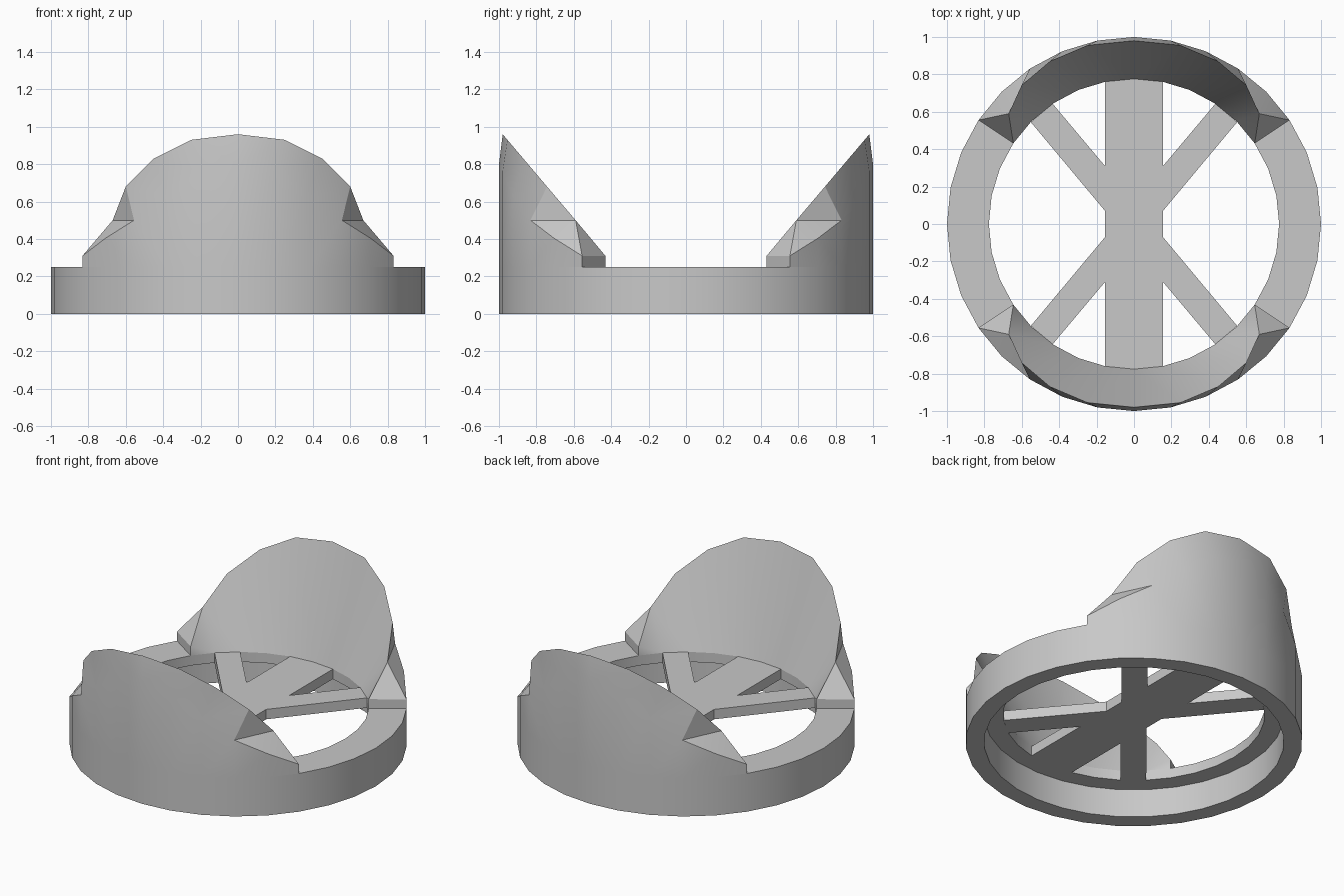
import bpy
import bmesh
from math import sin, cos, pi

if "Cube" in bpy.data.objects:
    bpy.data.objects.remove(bpy.data.objects["Cube"])

SIDES = 32
OUTER, INNER = 1.0, 0.776
RECESS = 0.89       # inner radius of the wall below the ledge
TOP = 0.25          # top of the ring and spokes
LEDGE = 0.185       # underside of the ledge and spokes

grey = bpy.data.materials.new("plain grey")
grey.use_nodes = True
grey.diffuse_color = (0.58, 0.58, 0.58, 1)
grey.node_tree.nodes["Principled BSDF"].inputs["Base Color"].default_value = (0.58, 0.58, 0.58, 1)


def finish(name, bm, smooth=True):
    bmesh.ops.remove_doubles(bm, verts=bm.verts, dist=0.0005)
    bmesh.ops.recalc_face_normals(bm, faces=bm.faces)
    mesh = bpy.data.meshes.new(name)
    bm.to_mesh(mesh)
    bm.free()
    mesh.materials.append(grey)
    obj = bpy.data.objects.new(name, mesh)
    bpy.context.collection.objects.link(obj)
    if smooth:
        bpy.ops.object.select_all(action="DESELECT")
        obj.select_set(True)
        bpy.context.view_layer.objects.active = obj
        bpy.ops.object.shade_smooth_by_angle(angle=pi / 6)


def around(radius, step, z):
    """Point on the ring, counted in steps away from the back."""
    a = 2 * pi * step / SIDES
    return (radius * sin(a), radius * cos(a), z)


# Base ring: thin wall with an inward ledge at the top, swept around the axis
bm = bmesh.new()
section = [(RECESS, 0), (OUTER, 0), (OUTER, TOP), (INNER, TOP), (INNER, LEDGE), (RECESS, LEDGE)]
loops = [[bm.verts.new(around(r, k, z)) for r, z in section] for k in range(SIDES)]
for k in range(SIDES):
    a, b = loops[k], loops[(k + 1) % SIDES]
    for i in range(len(section)):
        j = (i + 1) % len(section)
        bm.faces.new((a[i], a[j], b[j], b[i]))
finish("base_ring", bm)

# Spokes: one flat outline, mirrored into four quarters and thickened
quarter = [(0.155, 0.07), (0.552, 0.545), (0.435, 0.643), (0.155, 0.31), (0.155, 0.761)]
half = quarter + [(0, INNER)] + [(-x, y) for x, y in reversed(quarter)]
outline = half + [(-x, -y) for x, y in half]
bm = bmesh.new()
face = bm.faces.new([bm.verts.new((x, y, LEDGE)) for x, y in outline])
raised = bmesh.ops.extrude_face_region(bm, geom=[face], use_keep_orig=True)["geom"]
for v in raised:
    if isinstance(v, bmesh.types.BMVert):
        v.co.z = TOP
finish("spokes", bm, smooth=False)

# Shields: wedge walls rising to a sharp crest, with stepped corners
crest = [(0, 0.98, 0.96), (0.25, 0.955, 0.93), (0.45, 0.87, 0.83),
         (0.6, 0.743, 0.68), (0.67, 0.59, 0.5)]
shoulder = [0.8, 0.76, 0.63, 0.5, 0.405, 0.31]    # outer wall heights
END = len(crest)


def build_shield(name, facing):
    bm = bmesh.new()

    def add(*points):
        for side in (1, -1):
            bm.faces.new([bm.verts.new((side * facing * x, facing * y, z))
                          for x, y, z in points])

    foot = [around(OUTER, k, TOP) for k in range(END + 1)]
    edge = [around(OUTER, k, shoulder[k]) for k in range(END + 1)]
    inner = [around(INNER, k, TOP) for k in range(END + 1)]
    tip = around(INNER, END, shoulder[END])
    for k in range(END):
        add(foot[k], foot[k + 1], edge[k + 1], edge[k])
        if k < END - 1:
            add(edge[k], edge[k + 1], crest[k + 1])
            add(edge[k], crest[k + 1], crest[k])
            add(inner[k], crest[k], crest[k + 1], inner[k + 1])
    # corner facets and the upright end
    peak = crest[-1]
    add(edge[END - 1], edge[END], peak)
    add(peak, edge[END], tip)
    add(inner[END - 1], peak, tip)
    add(inner[END - 1], tip, inner[END])
    add(foot[END], inner[END], tip, edge[END])
    finish(name, bm)


build_shield("back_shield", 1)
build_shield("front_shield", -1)
